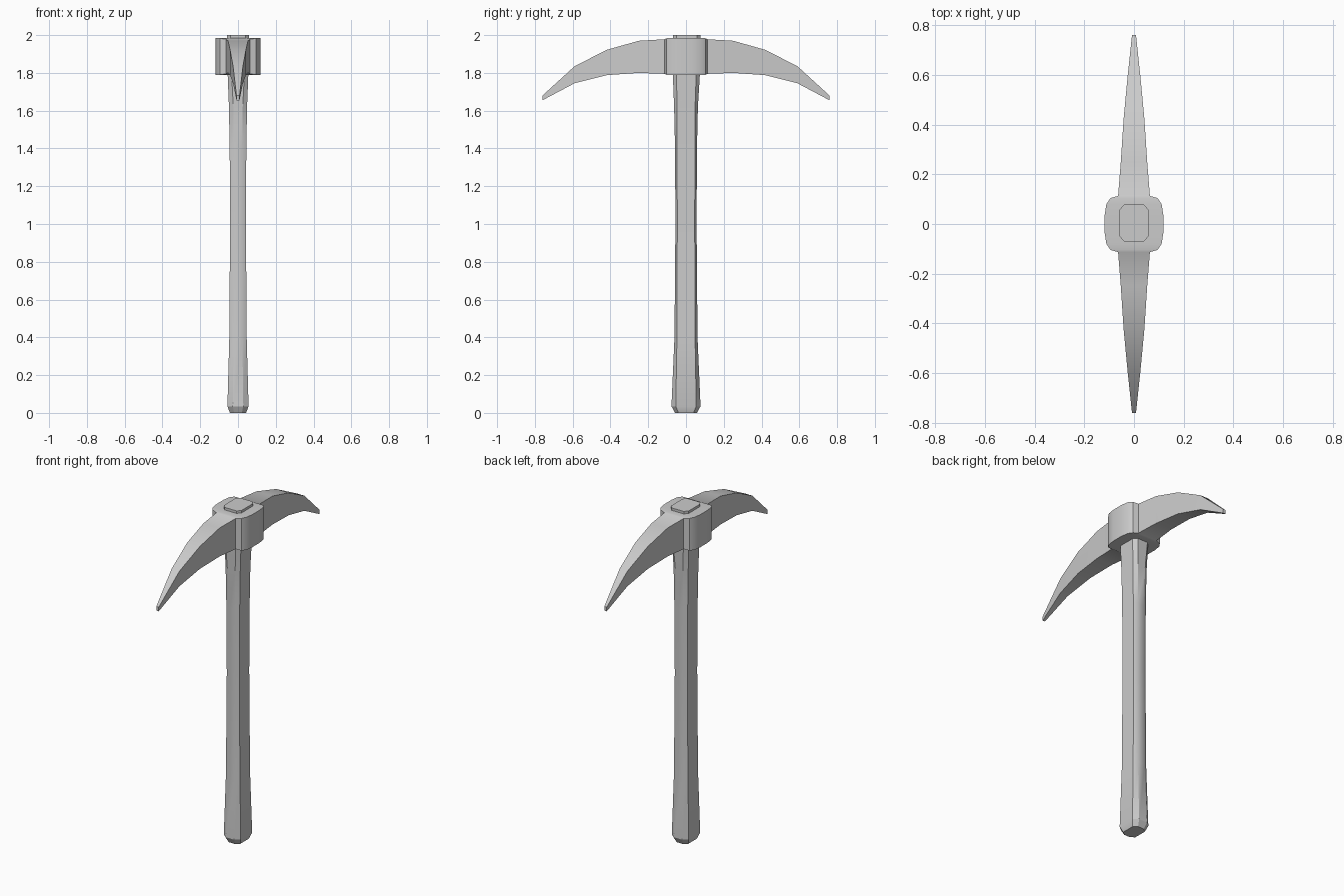
import bpy, bmesh

if "Cube" in bpy.data.objects:
    bpy.data.objects.remove(bpy.data.objects["Cube"])


def loft(name, rings):
    """Skin a list of equal-length point rings and cap both ends."""
    bm = bmesh.new()
    loops = [[bm.verts.new(p) for p in ring] for ring in rings]
    for a, b in zip(loops, loops[1:]):
        n = len(a)
        for i in range(n):
            j = (i + 1) % n
            bm.faces.new((a[i], a[j], b[j], b[i]))
    bm.faces.new(loops[0])
    bm.faces.new(loops[-1])
    bmesh.ops.recalc_face_normals(bm, faces=bm.faces)
    mesh = bpy.data.meshes.new(name)
    bm.to_mesh(mesh)
    bm.free()
    obj = bpy.data.objects.new(name, mesh)
    bpy.context.collection.objects.link(obj)
    bpy.ops.object.select_all(action='DESELECT')
    obj.select_set(True)
    bpy.context.view_layer.objects.active = obj
    bpy.ops.object.shade_smooth_by_angle(angle=0.52)
    return obj


def octagon(z, wx, wy, ix, iy, cy=0.0):
    """Chamfered rectangle: outer half sizes wx, wy; flats end at ix, iy."""
    pts = [(wx, -iy), (wx, iy), (ix, wy), (-ix, wy),
           (-wx, iy), (-wx, -iy), (-ix, -wy), (ix, -wy)]
    return [(x, y + cy, z) for x, y in pts]


# Handle: flared grip, slim shaft, swelling into the eye of the head
loft("handle", [
    octagon(0.00, 0.043, 0.058, 0.020, 0.040),
    octagon(0.035, 0.056, 0.077, 0.028, 0.054),
    octagon(0.40, 0.046, 0.061, 0.023, 0.048),
    octagon(1.00, 0.042, 0.056, 0.021, 0.046),
    octagon(1.40, 0.044, 0.058, 0.022, 0.047),
    octagon(1.62, 0.048, 0.063, 0.025, 0.048),
    octagon(1.80, 0.055, 0.072, 0.034, 0.052, 0.002),
    octagon(2.00, 0.058, 0.074, 0.040, 0.054, 0.004),
])

# Head: rectangular stations along y (y, half width, bottom z, top z),
# the first ones forming the collar and the rest the curved pick
half = [
    (0.035, 0.118, 1.79, 1.985),
    (0.080, 0.111, 1.79, 1.985),
    (0.104, 0.095, 1.79, 1.983),
    (0.113, 0.064, 1.795, 1.978),
    (0.250, 0.053, 1.800, 1.970),
    (0.420, 0.042, 1.788, 1.922),
    (0.590, 0.026, 1.745, 1.835),
    (0.760, 0.008, 1.655, 1.680),
]
stations = [(-y, w, b, t) for y, w, b, t in reversed(half)] + half
loft("pick_head", [[(-w, y, b), (w, y, b), (w, y, t), (-w, y, t)]
                   for y, w, b, t in stations])
